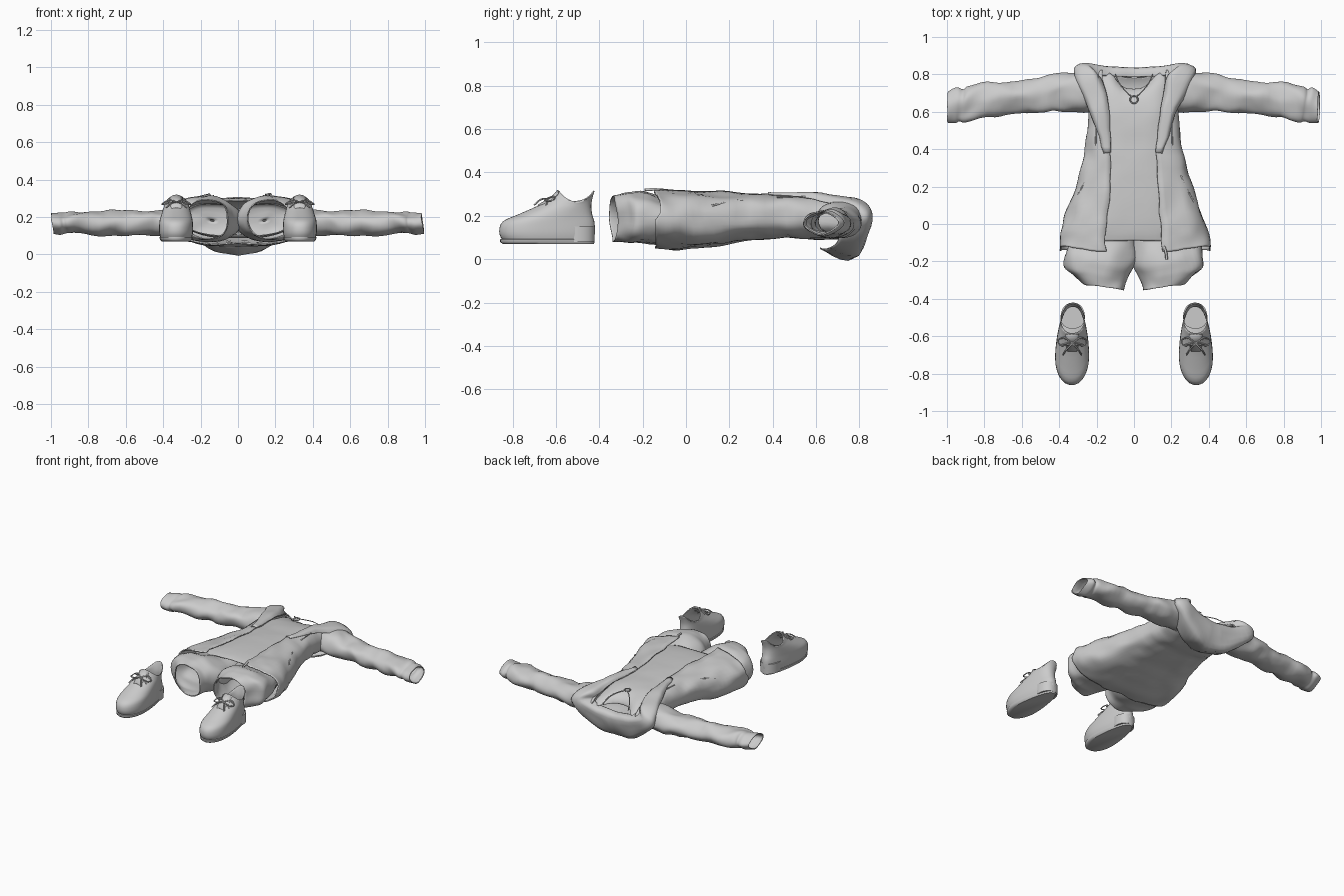
import bpy, bmesh, math
from mathutils import Vector, noise

cube = bpy.data.objects.get("Cube")
if cube:
    bpy.data.objects.remove(cube)

grey = bpy.data.materials.new("cloth grey")
grey.use_nodes = True
grey.diffuse_color = (0.6, 0.6, 0.6, 1)
grey.node_tree.nodes["Principled BSDF"].inputs["Base Color"].default_value = (0.6, 0.6, 0.6, 1)


def spline(rows, count):
    """Resample a list of equal-length tuples with a Catmull-Rom curve."""
    result, last = [], len(rows) - 1
    for i in range(count + 1):
        s = i / count * last
        k = min(int(s), last - 1)
        t = s - k
        a, b, c, d = (rows[min(max(k + j, 0), last)] for j in (-1, 0, 1, 2))
        result.append(tuple(q + t / 2 * (r - p + t * (2*p - 5*q + 4*r - s4 + t * (3*(q - r) + s4 - p)))
                            for p, q, r, s4 in zip(a, b, c, d)))
    return result


def skin(name, rings, closed=True, caps=False, crease=0, thick=0, angle=50):
    """Join rows of points into a surface, with optional folds and cloth thickness."""
    bm = bmesh.new()
    rows = []
    for ring in rings:
        row = []
        for p in ring:
            p = Vector(p)
            p += noise.noise_vector(Vector((abs(p.x), p.y, p.z)) * 11) * crease
            row.append(bm.verts.new(p))
        rows.append(row)
    n = len(rows[0])
    for a, b in zip(rows, rows[1:]):
        for i in range(n if closed else n - 1):
            j = (i + 1) % n
            bm.faces.new((a[i], a[j], b[j], b[i]))
    if caps:
        bm.faces.new(rows[0])
        bm.faces.new(rows[-1])
    bmesh.ops.recalc_face_normals(bm, faces=bm.faces)
    mesh = bpy.data.meshes.new(name)
    bm.to_mesh(mesh)
    bm.free()
    mesh.materials.append(grey)
    obj = bpy.data.objects.new(name, mesh)
    bpy.context.collection.objects.link(obj)
    if thick:
        mod = obj.modifiers.new("thickness", "SOLIDIFY")
        mod.thickness = thick
        mod.offset = 0
    bpy.ops.object.select_all(action="DESELECT")
    obj.select_set(True)
    bpy.context.view_layer.objects.active = obj
    bpy.ops.object.shade_smooth_by_angle(angle=math.radians(angle))


def cord(name, points, radius, cyclic=False):
    """Thin round cord through a few points."""
    curve = bpy.data.curves.new(name, "CURVE")
    curve.dimensions = "3D"
    curve.bevel_depth = radius
    curve.bevel_resolution = 1
    line = curve.splines.new("POLY")
    path = points if cyclic else spline(points, len(points) * 5)
    line.points.add(len(path) - 1)
    for p, q in zip(line.points, path):
        p.co = (*q, 1)
    line.use_cyclic_u = cyclic
    curve.materials.append(grey)
    bpy.context.collection.objects.link(bpy.data.objects.new(name, curve))


def power(v, e):
    return math.copysign(abs(v) ** e, v)


def oval(a, w, low, high, e):
    """Point on a squared oval; a = 0 is the front middle."""
    return w * power(math.sin(a), e), (low + high) / 2 + (high - low) / 2 * power(math.cos(a), e)


def flip(points, side):
    return [(x * side, y, z) for x, y, z in points]


TURN = [i / 40 * math.tau for i in range(40)]

# Jacket body: open down the front. Columns: y, half width, back, front, opening
jacket = [(-.14, .40, .06, .318, .15), (-.05, .39, .05, .318, .15), (.1, .345, .06, .312, .135),
          (.28, .285, .09, .307, .125), (.45, .25, .10, .30, .125), (.62, .235, .095, .29, .145),
          (.75, .235, .09, .262, .165), (.82, .22, .11, .22, .17)]
rings = []
for y, w, low, high, gap in spline(jacket, 36):
    start = math.asin((gap / w) ** (1 / .75))
    ring = []
    for i in range(49):
        a = start + (math.tau - 2 * start) * i / 48
        x, z = oval(a, w, low, high, .75)
        droop = .05 * (.6 - abs(x) / w) * min(1, max(0, -y * 7)) * (math.cos(a) > 0)
        ring.append((x, y - droop, z))
    rings.append(ring)
skin("jacket_body", rings, closed=False, crease=.012, thick=.008)

# Shirt: closed tube with a scooped neckline
shirt = [(-.09, .29, .10, .285), (0, .29, .09, .30), (.25, .26, .11, .30), (.45, .22, .12, .293),
         (.62, .20, .115, .283), (.74, .19, .11, .252), (.81, .17, .13, .205)]
rings = []
for k, (y, w, low, high) in enumerate(spline(shirt, 30)):
    ring = []
    for a in TURN:
        x, z = oval(a, w, low, high, .8)
        scoop = math.exp(-(x / .1) ** 4) * (.09 if math.cos(a) > 0 else .03)
        ring.append((x, y - scoop * (k / 30) ** 3, z))
    rings.append(ring)
skin("shirt", rings, crease=.006, thick=.005)

# Hood: dropped down the back, rolling into the front lapels
lapel = [[(.12, .38, .300), (.13, .38, .306), (.145, .38, .306), (.155, .38, .298)],
         [(.14, .62, .282), (.165, .62, .302), (.22, .63, .295), (.24, .63, .265)],
         [(.17, .76, .245), (.21, .80, .27), (.31, .80, .24), (.295, .72, .215)],
         [(.18, .79, .215), (.25, .855, .215), (.31, .83, .165), (.22, .70, .09)],
         [(.10, .79, .19), (.13, .84, .17), (.16, .80, .04), (.12, .66, .05)],
         [(0, .785, .18), (0, .835, .15), (0, .77, .0), (0, .62, .05)]]
half = lapel[:-1]
full = half + [lapel[-1]] + [flip(row, -1) for row in reversed(half)]
strips = [spline([row[c] for row in full], 50) for c in range(4)]
skin("hood", [spline(list(row), 14) for row in zip(*strips)], closed=False, crease=.01, thick=.006)

# Columns: x, y centre, y half size, z centre, z half size
sleeve = [(.19, .71, .10, .18, .08), (.30, .705, .105, .18, .075), (.42, .70, .10, .17, .065),
          (.55, .685, .09, .165, .06), (.72, .665, .09, .165, .058), (.88, .65, .095, .17, .055),
          (.92, .64, .08, .17, .05), (.95, .635, .088, .17, .055), (.99, .625, .075, .17, .05)]
# Columns: y, x centre, half width, back, front; the first closes the waist
leg = [(.06, .14, .01, .18, .19), (.04, .14, .15, .10, .265), (-.08, .165, .175, .08, .272),
       (-.19, .18, .185, .075, .305), (-.25, .198, .17, .075, .305), (-.29, .185, .14, .08, .30),
       (-.335, .165, .11, .085, .295)]
# Columns: z, toe y, heel y, half width
shoe = [(.085, -.84, -.43, .085), (.12, -.858, -.423, .093), (.17, -.845, -.425, .092),
        (.205, -.77, -.435, .086), (.245, -.68, -.44, .077), (.28, -.625, -.435, .07),
        (.315, -.585, -.425, .068)]
sole = [(.07, -.845, -.425, .083), (.08, -.857, -.421, .092), (.092, -.857, -.421, .094), (.096, -.84, -.43, .086)]


def footprint(z, toe, heel, w, dip=0):
    """Foot outline, wider near the toes."""
    ring = []
    for a in TURN:
        c = math.cos(a)
        y = (toe + heel) / 2 - (heel - toe) / 2 * power(c, .9)
        bulge = 1 + .16 * math.sin(c * 2) * min((heel - toe) / .4, 1)
        x = .33 + w * .9 * bulge * power(math.sin(a), .9) - .015 * (y + .65)
        ring.append((x, y, z - dip * math.sin(a) ** 2))
    return ring


for word, side in (("left", 1), ("right", -1)):
    # Sleeve with gathered cuff
    rings = [flip([(x, yc + yh * math.cos(a), zc + zh * math.sin(a)) for a in TURN], side)
             for x, yc, yh, zc, zh in spline(sleeve, 44)]
    skin(word + "_sleeve", rings, crease=.016, thick=.006)

    # Shorts leg with slanted hem
    rings = []
    for y, xc, w, low, high in spline(leg, 24):
        ring = []
        for a in TURN:
            x, z = oval(a, w, low, high, .85)
            ring.append((xc + x, y + x * .16 * min(1, max(0, -y * 3)), z))
        rings.append(flip(ring, side))
    skin(word + "_shorts_leg", rings, crease=.012, thick=.006)

    # Shoe upper, sole, heel and tongue
    rings = [flip(footprint(*row, dip=.05 * (k / 20) ** 4), side) for k, row in enumerate(spline(shoe, 20))]
    skin(word + "_shoe_upper", rings, thick=.006)
    skin(word + "_shoe_sole", [flip(footprint(*row), side) for row in sole], caps=True)
    heel = [footprint(z, -.56, -.421, w) for z, w in ((.08, .07), (.15, .072))]
    skin(word + "_shoe_heel", [flip(ring, side) for ring in heel], caps=True)
    skin(word + "_shoe_tongue", [flip([(.33 + u * .035, y, z - u * u * .015) for u in (-1, -.5, 0, .5, 1)], side)
                                 for y, z in ((-.68, .25), (-.62, .285), (-.59, .318))], closed=False, thick=.006)

    # Laces: crossings, bow loops and loose ends
    for i in range(3):
        y, z = -.68 + i * .035, .255 + i * .024
        cord(word + "_lace", flip([(.275, y, z - .03), (.33, y + .012, z), (.385, y, z - .03)], side), .004)
    for way in (1, -1):
        def reach(*steps):
            return flip([(.33 + way * u, -.64 + v, .28 + w) for u, v, w in steps], side)
        cord(word + "_bow_loop", reach((0, 0, 0), (.04, .03, .01), (.075, .02, -.01), (.06, -.01, -.01), (0, 0, 0)), .004)
        cord(word + "_bow_end", reach((0, 0, 0), (.03, -.03, -.005), (.05, -.06, -.03)), .004)

    # Hood drawstring and slanted pocket welt
    cord(word + "_drawstring", flip([(.19, .80, .265), (.20, .66, .292), (.205, .42, .285)], side), .003)
    cord(word + "_pocket_welt", flip([(.25, .26, .272), (.28, .19, .264), (.32, .12, .247)], side), .005)

# Necklace with ring pendant, and loose tag at the hem
cord("necklace", [(.10, .80, .215), (.07, .74, .262), (0, .68, .287), (-.07, .74, .262), (-.10, .80, .215)], .003)
cord("pendant", [(.02 * math.cos(a), .665 + .02 * math.sin(a), .289) for a in TURN], .004, True)
cord("hem_tag", [(.16, -.12, .32), (.17, -.15, .322), (.175, -.19, .32)], .007)
